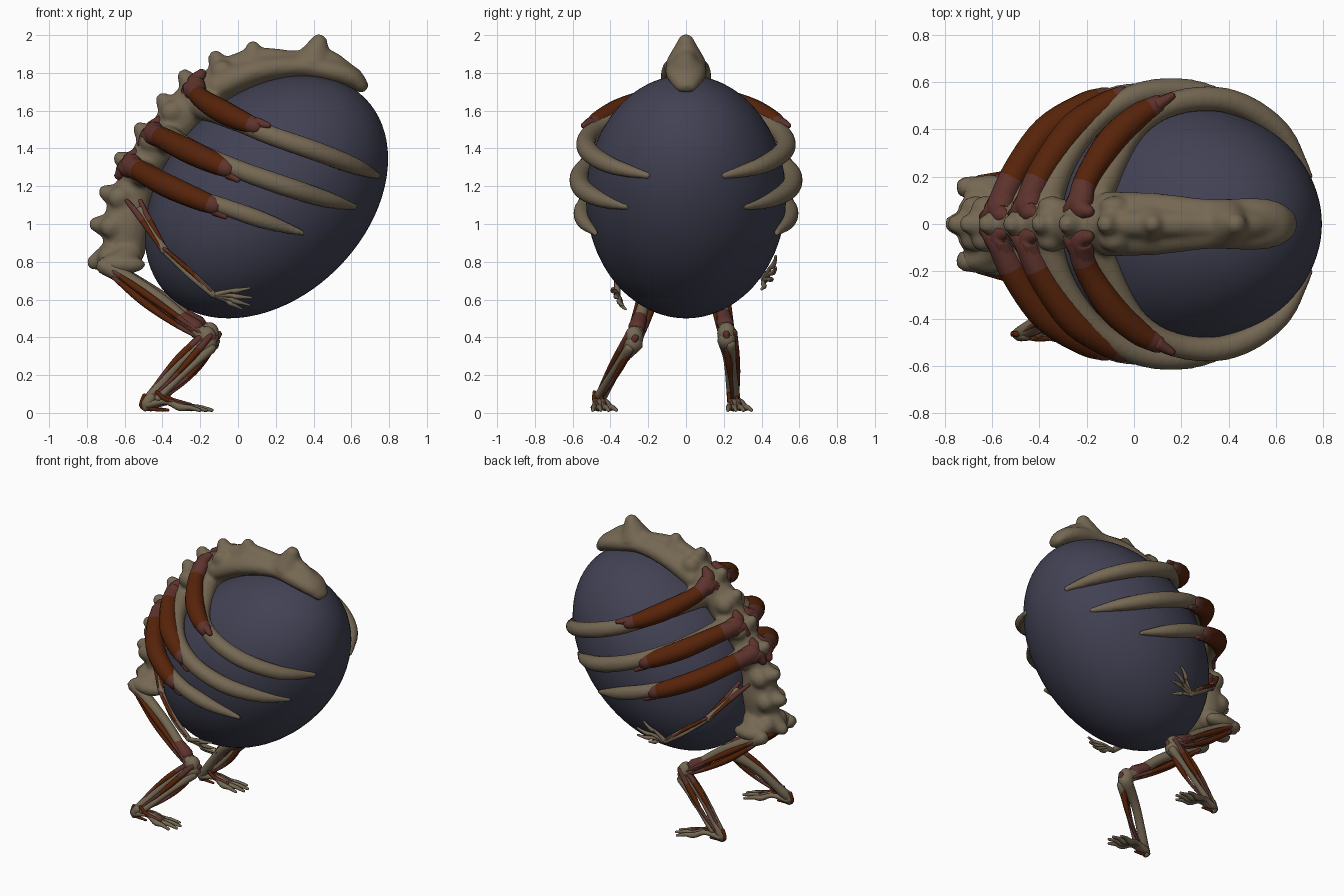
import bpy, bmesh, math
from mathutils import Vector as V, Matrix


def material(name, rgb):
    m = bpy.data.materials.new(name)
    m.diffuse_color = (*rgb, 1)
    return m


BONE = material("bone tan", (0.178, 0.138, 0.086))
EGG = material("egg slate", (0.053, 0.053, 0.088))
MUSCLE = material("muscle red brown", (0.095, 0.017, 0.003))
TENDON = material("tendon dull red", (0.112, 0.033, 0.026))


def finish(bm, name, mats):
    bmesh.ops.recalc_face_normals(bm, faces=bm.faces)
    for f in bm.faces:
        f.smooth = True
    me = bpy.data.meshes.new(name)
    bm.to_mesh(me)
    bm.free()
    for m in mats:
        me.materials.append(m)
    ob = bpy.data.objects.new(name, me)
    bpy.context.collection.objects.link(ob)
    return ob


def spline(pts, steps):
    """Catmull-Rom samples through points of any dimension."""
    p = [V(q) for q in pts]
    p = [2 * p[0] - p[1]] + p + [2 * p[-1] - p[-2]]
    out = []
    for i in range(1, len(p) - 2):
        a, b, c, d = p[i - 1:i + 3]
        for k in range(steps):
            t = k / steps
            out.append(0.5 * (2 * b + (c - a) * t + (2 * a - 5 * b + 4 * c - d) * t * t
                              + (3 * b - a - 3 * c + d) * t ** 3))
    return out + [p[-2]]


def tube(bm, pts, n=10, steps=5, flat=1.0, side=None, rule=None):
    """Rounded tube through (x, y, z, radius); flat scales the radius along side."""
    s = spline([tuple(q) for q in pts], steps)
    c = [q.to_3d() for q in s]
    r = [max(q[3], 0.003) for q in s]
    last = len(c) - 1
    tan = [(c[min(i + 1, last)] - c[max(i - 1, 0)]).normalized() for i in range(last + 1)]
    # rounded ends
    c = [c[0] - tan[0] * r[0] * 0.6] + c + [c[-1] + tan[-1] * r[-1] * 0.6]
    r = [r[0] * 0.75] + r + [r[-1] * 0.75]
    tan = [tan[0]] + tan + [tan[-1]]
    u = V(side) if side else tan[0].orthogonal()
    rings = []
    for ci, ri, ti in zip(c, r, tan):
        ref = V(side) if side else u
        u = (ref - ti * ref.dot(ti)).normalized()
        w = ti.cross(u)
        rings.append([bm.verts.new(ci + u * math.cos(a) * ri * flat + w * math.sin(a) * ri)
                      for a in (2 * math.pi * k / n for k in range(n))])
    for i in range(len(rings) - 1):
        for k in range(n):
            f = bm.faces.new((rings[i][k], rings[i][(k + 1) % n],
                              rings[i + 1][(k + 1) % n], rings[i + 1][k]))
            f.material_index = rule(i / (len(rings) - 2)) if rule else 0
    for ring, tip, j in ((rings[0], c[0] - tan[0] * r[0] * 0.4, 0),
                         (rings[-1], c[-1] + tan[-1] * r[-1] * 0.4, 1)):
        v = bm.verts.new(tip)
        for k in range(n):
            f = bm.faces.new((ring[k], ring[(k + 1) % n], v))
            f.material_index = rule(j) if rule else 0


def ball(bm, loc, size):
    bmesh.ops.create_uvsphere(bm, u_segments=16, v_segments=10, radius=1,
                              matrix=Matrix.Translation(loc) @ Matrix.Diagonal((*size, 1)))


def flip(pts, s):
    return [(p[0], p[1] * s, *p[2:]) for p in pts]


def ends(lo, hi):
    """Tendon at both ends, muscle between."""
    return lambda t: 1 if t < lo or t > hi else 0


# egg body, long axis leaning 45 degrees
bm = bmesh.new()
bmesh.ops.create_uvsphere(bm, u_segments=64, v_segments=40, radius=1,
                          matrix=Matrix.Translation((0.15, 0, 1.145))
                          @ Matrix.Rotation(math.radians(45), 4, 'Y')
                          @ Matrix.Diagonal((0.535, 0.53, 0.738, 1)))
finish(bm, "egg_body", [EGG])

# spine with skull, spikes, pelvis and ribs, fused into one bone mass
bm = bmesh.new()
tube(bm, [(-0.60, 0, 0.85, 0.11), (-0.59, 0, 1.0, 0.125), (-0.56, 0, 1.15, 0.105),
          (-0.49, 0, 1.32, 0.10), (-0.36, 0, 1.49, 0.11), (-0.22, 0, 1.65, 0.115),
          (-0.06, 0, 1.76, 0.10)], n=16, side=(0, 1, 0), flat=0.9)
tube(bm, [(-0.12, 0, 1.72, 0.085), (0.1, 0, 1.81, 0.08), (0.32, 0, 1.835, 0.065),
          (0.5, 0, 1.81, 0.068), (0.60, 0, 1.775, 0.06), (0.655, 0, 1.73, 0.04)],
     n=16, side=(0, 1, 0), flat=1.65)
tube(bm, [(-0.07, 0, 1.82, 0.06), (0.1, 0, 1.875, 0.06), (0.3, 0, 1.86, 0.06),
          (0.46, 0, 1.87, 0.06), (0.58, 0, 1.79, 0.06)], n=12)
SPIKES = [(-0.65, 0.84, -0.765, 0.795), (-0.64, 0.98, -0.755, 1.0), (-0.60, 1.13, -0.705, 1.17),
          (-0.53, 1.28, -0.625, 1.35), (-0.44, 1.42, -0.52, 1.505), (-0.33, 1.57, -0.40, 1.66),
          (-0.21, 1.68, -0.285, 1.785), (-0.07, 1.78, -0.12, 1.885), (0.08, 1.85, 0.08, 1.935),
          (0.40, 1.86, 0.43, 1.965)]
for x0, z0, x1, z1 in SPIKES:
    big = 1.15 if x1 > 0.4 else 1
    tube(bm, [(x0, 0, z0, 0.095 * big), ((x0 + x1) / 2, 0, (z0 + z1) / 2, 0.068 * big),
              (x1, 0, z1, 0.042 * big)], n=12)
    if x1 < 0.0:  # side processes of each vertebra
        for s in (1, -1):
            ball(bm, ((x0 * 3 + x1) / 4, s * 0.07, (z0 * 3 + z1) / 4), (0.065, 0.05, 0.06))
RIBS = [
    [(-0.2, 0.03, 1.64, .09), (-0.13, 0.18, 1.605, .07), (0.0, 0.4, 1.54, .052),
     (0.17, 0.51, 1.47, .053), (0.4, 0.52, 1.39, .054), (0.61, 0.40, 1.31, .047),
     (0.74, 0.20, 1.255, .022)],
    [(-0.4, 0.03, 1.46, .085), (-0.30, 0.26, 1.42, .058), (-0.15, 0.45, 1.35, .052),
     (0.05, 0.555, 1.27, .053), (0.28, 0.55, 1.19, .054), (0.47, 0.45, 1.13, .045),
     (0.62, 0.31, 1.09, .02)],
    [(-0.53, 0.03, 1.28, .08), (-0.43, 0.28, 1.23, .05), (-0.28, 0.44, 1.16, .045),
     (-0.07, 0.54, 1.09, .047), (0.13, 0.54, 1.02, .046), (0.345, 0.48, 0.95, .018)]]
for s in (1, -1):
    for rib in RIBS:
        tube(bm, flip(rib, s), n=14, steps=7)
    tube(bm, flip([(-0.57, 0.05, 0.84, .075), (-0.62, 0.12, 0.80, .065),
                   (-0.69, 0.15, 0.785, .05)], s), n=12)
    ball(bm, (-0.61, 0.15 * s, 0.785), (0.125, 0.06, 0.05))
ob = finish(bm, "spine_and_ribs", [BONE])
rm = ob.modifiers.new("fuse", 'REMESH')
rm.mode, rm.voxel_size, rm.use_smooth_shade = 'VOXEL', 0.013, True
sm = ob.modifiers.new("soften", 'SMOOTH')
sm.factor, sm.iterations = 0.5, 9

# rib muscles: wide tendon patch on the spine, ragged tendon at the rib
BANDS = [
    [(-0.235, 0.075, 1.725, .05), (-0.20, 0.19, 1.67, .052), (-0.1, 0.345, 1.605, .062),
     (0.01, 0.45, 1.55, .056), (0.10, 0.505, 1.515, .042)],
    [(-0.455, 0.07, 1.48, .055), (-0.39, 0.22, 1.45, .058), (-0.26, 0.40, 1.385, .064),
     (-0.13, 0.495, 1.325, .058), (-0.05, 0.54, 1.29, .046)],
    [(-0.575, 0.06, 1.31, .055), (-0.50, 0.22, 1.27, .058), (-0.37, 0.395, 1.20, .062),
     (-0.21, 0.50, 1.13, .056), (-0.12, 0.535, 1.095, .046)]]
for s, label in ((1, "back"), (-1, "front")):
    for i, band in enumerate(BANDS):
        bm = bmesh.new()
        tube(bm, flip(band, s), n=14, rule=ends(0.2, 0.88))
        a, b = V(band[0][:3]), V(band[1][:3])
        for up in (-0.06, 0.0, 0.065):  # patch on the spine
            tip = a + V((up * .75, -0.005, up)) + (a - b) * 0.15
            tube(bm, flip([(*a.lerp(b, 0.7), .045), (*a.lerp(tip, .3), .05), (*tip, .026)], s),
                 n=10, rule=lambda t: 1)
        a, b = V(band[-1][:3]), V(band[-2][:3])
        d = (a - b).normalized()
        for up, reach in ((0.03, 0.075), (-0.005, 0.045), (-0.035, 0.06)):
            root = a + V((0, 0, up * .7))
            tube(bm, flip([(*root, .03), (*(root + d * reach + V((0, 0, up * .3))), .016)], s),
                 n=8, rule=lambda t: 1)
        finish(bm, f"rib_muscle_{label}_{i + 1}", [MUSCLE, TENDON])


def along(a, b, rows):
    """Points between two joints: rows of (t, offset, radius)."""
    return [(*(V(a).lerp(V(b), t) + V(o)), r) for t, o, r in rows]


# legs with splayed toes and thin muscle strands
O = (0, 0, 0)
for s, label, knee, heel in ((-1, "front", (-0.165, -0.275, 0.40), (-0.48, -0.465, 0.06)),
                             (1, "back", (-0.15, 0.215, 0.42), (-0.45, 0.25, 0.06))):
    hip = (-0.69, 0.155 * s, 0.77)
    bm = bmesh.new()
    tube(bm, along(hip, knee, [(0, (-.02, 0, .01), .045), (.15, (0, 0, .01), .042),
                               (.5, (.02, 0, .015), .032), (.85, O, .038), (1, O, .05)]))
    ball(bm, knee, (0.05, 0.05, 0.06))
    tube(bm, along(knee, heel, [(0, (.01, 0, -.03), .05), (.4, (-.02, 0, 0), .03),
                                (1, O, .032)]))
    tube(bm, along(knee, heel, [(.02, (.03, .02 * s, -.05), .028), (.45, (.04, .02 * s, -.02), .018),
                                (.95, (.04, .02 * s, 0), .02)]))
    tube(bm, along(heel, heel, [(0, (.02, 0, .02), .03), (.5, (-.005, 0, -.01), .03),
                                (1, (-.01, 0, -.033), .022)]))
    h = V(heel)
    for k in range(4):  # toes
        y = (k - 1.2) * 0.026
        ln = 0.33 - 0.035 * abs(k - 1.5)
        tube(bm, [(*(h + V((0.0, y * .3, -.015))), .022),
                  (*(h + V((ln * .35, y * .6 + .01, .0))), .016),
                  (*(h + V((ln * .62, y + .012, -.03))), .02),
                  (*(h + V((ln * .8, y * 1.3 + .016, -.032))), .014),
                  (*(h + V((ln, y * 1.6 + .022, -.046))), .009)], n=8)
    finish(bm, f"leg_bones_{label}", [BONE])
    bm = bmesh.new()
    for dy, dz in ((.025, -.05), (-.03, -.045), (.035, 0.0)):
        o = (0, dy * s, dz)
        tube(bm, along(hip, knee, [(.06, (0, dy * s, dz * .6), .013), (.35, o, .02),
                                   (.65, o, .015), (.95, (0, dy * s, dz * .6), .01)]),
             n=8, rule=ends(0.12, 0.7))
    tube(bm, along(hip, knee, [(.74, (0, 0, .005), .04), (.88, (.005, 0, .005), .046)]),
         rule=lambda t: 1)  # tendon cuff above the knee
    for dx, dy, dz in ((.06, 0, -.03), (-.04, .02, .01), (.01, .04, -.01)):
        o = (dx, dy * s, dz)
        tube(bm, along(knee, heel, [(-.04, (dx * .6, dy * s, dz * .5), .018), (.3, o, .019),
                                    (.6, o, .011), (1, (dx * .5, dy * s * .5, 0), .009)]),
             n=8, rule=ends(0.2, 0.6))
    for dy in (-.02, .02):  # foot tendons
        tube(bm, [(*(h + V((.05, dy, .05))), .01), (*(h + V((.1, dy, .01))), .012),
                  (*(h + V((.2, dy + .015, -.015))), .008)], n=8, rule=lambda t: int(t > .6))
    tube(bm, [(*(h + V((-.015, 0, .03))), .014), (*(h + V((-.025, 0, -.03))), .013),
              (*(h + V((.08, 0, -.045))), .008)], n=8)
    finish(bm, f"leg_muscles_{label}", [MUSCLE, TENDON])

# thin arms hugging the egg, with spread fingers
ARMS = [("front", -1, (-0.52, -0.17, 1.07), (-0.39, -0.30, 0.86), (-0.13, -0.365, 0.625),
         [(0.06, -0.385, 0.66), (0.07, -0.36, 0.61), (0.06, -0.335, 0.57), (0.02, -0.32, 0.55)]),
        ("back", 1, (-0.52, 0.17, 1.07), (-0.39, 0.31, 0.89), (-0.13, 0.415, 0.70),
         [(0.0, 0.475, 0.83), (0.05, 0.475, 0.77), (0.06, 0.455, 0.71), (0.01, 0.40, 0.655)])]
for label, s, sh, el, wr, tips in ARMS:
    bm = bmesh.new()
    tube(bm, along(sh, el, [(0, O, .025), (.5, O, .018), (1, O, .024)]), n=8)
    for dz in (.014, -.014):
        tube(bm, along(el, wr, [(0, O, .018), (.5, (0, .025 * s, dz), .013), (1, O, .018)]), n=8)
    for tip in tips:
        tube(bm, along(wr, tip, [(0, O, .015), (.45, (0, 0, .004), .011), (.6, (0, .008 * s, 0), .014),
                                 (.8, (0, .008 * s, 0), .01), (1, O, .007)]), n=8)
    finish(bm, f"arm_bones_{label}", [BONE])
    bm = bmesh.new()
    for dx in (-.03, .03):
        tube(bm, along(sh, el, [(-.25, (dx * 1.2, 0, 0), .012), (.1, (dx * .7, .01 * s, 0), .018),
                                (.5, (dx * .6, .01 * s, 0), .013), (1, (dx * .4, .01 * s, 0), .008)]),
             n=8, rule=ends(0.45, 0.9))
    tube(bm, along(el, wr, [(0, (0, .02 * s, .01), .01), (.4, (0, .035 * s, .012), .012),
                            (.95, (0, .015 * s, .01), .006)]), n=8, rule=ends(0.1, 0.7))
    finish(bm, f"arm_muscles_{label}", [MUSCLE, TENDON])
